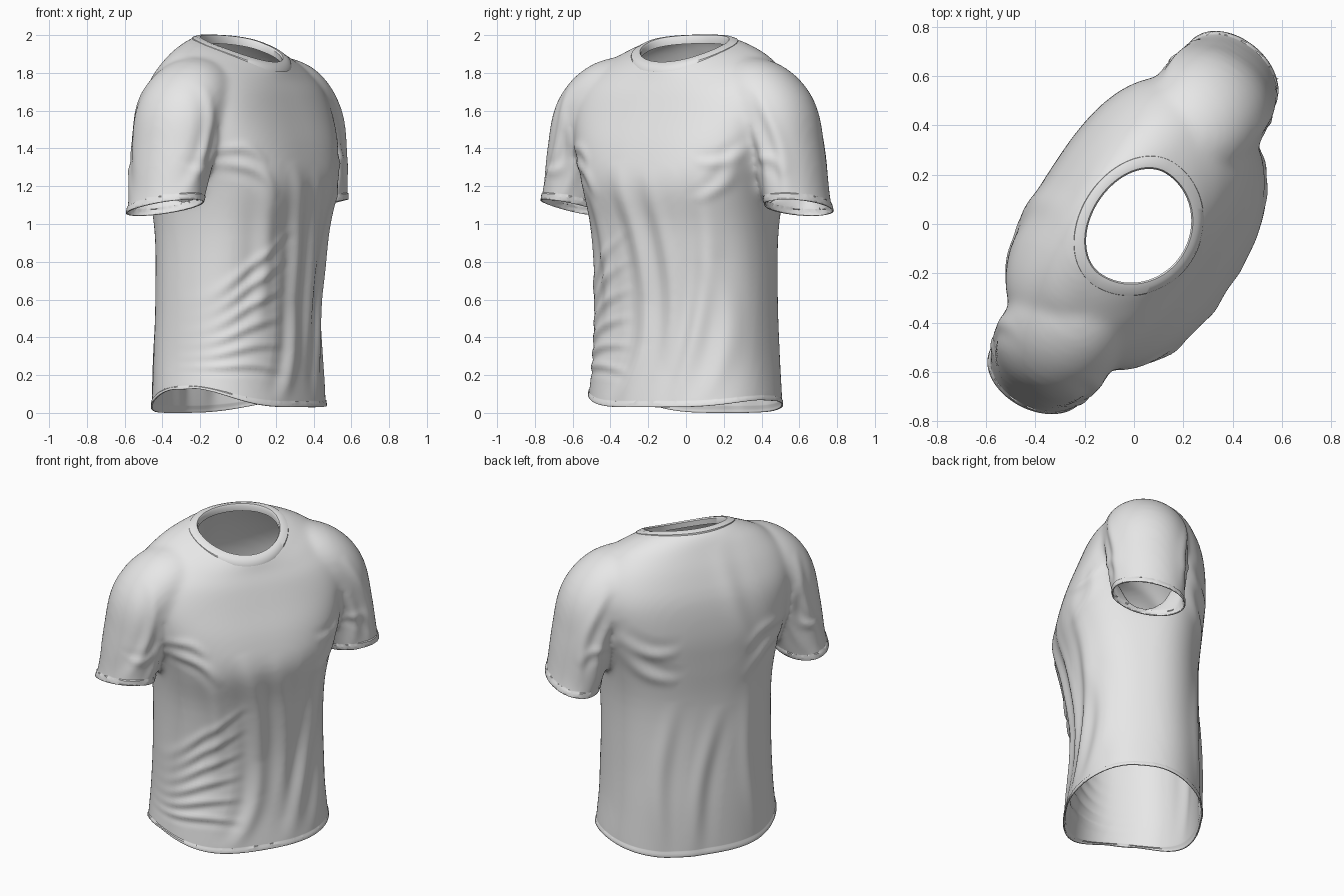
import bpy, bmesh, math
from mathutils import Vector, Matrix

cube = bpy.data.objects.get("Cube")
if cube:
    bpy.data.objects.remove(cube)

TURN = Matrix.Rotation(math.radians(57), 4, 'Z')

fabric = bpy.data.materials.new("light grey fabric")
fabric.use_nodes = True
GREY = (0.8, 0.8, 0.8, 1)
fabric.diffuse_color = GREY
for node in fabric.node_tree.nodes:
    if node.type == 'BSDF_PRINCIPLED':
        node.inputs["Base Color"].default_value = GREY


def resample(rows, steps):
    """Smooth in-between rows (Catmull-Rom)."""
    out = []
    for i in range(len(rows) - 1):
        p = [rows[max(0, min(len(rows) - 1, i + k))] for k in (-1, 0, 1, 2)]
        for s in range(steps):
            t = s / steps
            out.append([b + 0.5 * t * (c - a + t * (2*a - 5*b + 4*c - d + t * (3*(b - c) + d - a)))
                        for a, b, c, d in zip(*p)])
    return out + [list(rows[-1])]


def loft(bm, rings, caps=True):
    loops = [[bm.verts.new(p) for p in ring] for ring in rings]
    n = len(loops[0])
    for lo, hi in zip(loops, loops[1:]):
        for i in range(n):
            j = (i + 1) % n
            bm.faces.new((lo[i], lo[j], hi[j], hi[i]))
    if caps:
        bm.faces.new(loops[0][::-1])
        bm.faces.new(loops[-1])


def neck_slope(y):
    s = max(-1.3, min(1.3, -y / (0.21 if y > 0 else 0.26)))
    return -0.08 * s - 0.03 * s * s


def oval(z, a, front, back, slope, power=2.0, n=96):
    """Egg-shaped ring, leaning down to the front by slope."""
    ring = []
    for i in range(n):
        c, s = math.cos(math.tau * i / n), math.sin(math.tau * i / n)
        x = a * math.copysign(abs(c) ** (2 / power), c)
        y = (back if s > 0 else front) * math.copysign(abs(s) ** (2 / power), s)
        ring.append((x, y, z + slope * neck_slope(y)))
    return ring


# Torso: height, half width, front depth, back depth, neck slope, squareness
torso = [(-0.1, .535, .415, .39, 0, 2.3), (0.05, .53, .40, .39, 0, 2.3),
         (0.3, .51, .37, .385, 0, 2.4), (0.6, .5, .365, .375, 0, 2.4),
         (0.95, .5, .41, .37, 0, 2.5), (1.2, .53, .465, .39, 0, 2.7),
         (1.4, .585, .435, .405, .1, 2.8), (1.6, .615, .37, .39, .25, 2.8),
         (1.75, .58, .32, .34, .4, 2.6), (1.86, .475, .285, .28, .75, 2.3),
         (1.92, .36, .27, .24, .95, 2), (1.945, .285, .255, .205, 1, 2),
         (1.97, .2, .18, .13, 1, 2)]
# Sleeve: centre x, centre z, half width, half depth
sleeve = [(.30, 1.70, .18, .19), (.46, 1.68, .195, .235), (.58, 1.565, .2, .245),
          (.65, 1.36, .175, .23), (.71, 1.10, .154, .212), (.77, .95, .14, .21)]

bm = bmesh.new()
loft(bm, [oval(*r) for r in resample(torso, 4)])
path = resample(sleeve, 5)
for side in (1, -1):
    rings = []
    for i, (x, z, r, depth) in enumerate(path):
        a, b = path[max(0, i - 1)], path[min(len(path) - 1, i + 1)]
        out = Vector((a[1] - b[1], 0, b[0] - a[0])).normalized()
        ring = []
        for k in range(48):
            t = math.tau * k / 48
            ring.append((side * (x + out.x * r * math.cos(t)), depth * math.sin(t),
                         z + out.z * r * math.cos(t)))
        rings.append(ring)
    loft(bm, rings)
bmesh.ops.recalc_face_normals(bm, faces=bm.faces)
mesh = bpy.data.meshes.new("shirt_body")
bm.to_mesh(mesh)
bm.free()

# Fuse torso and sleeves into one soft skin
shirt = bpy.data.objects.new("shirt_body", mesh)
bpy.context.collection.objects.link(shirt)
fuse = shirt.modifiers.new("fuse", 'REMESH')
fuse.mode, fuse.voxel_size = 'VOXEL', 0.016
soft = shirt.modifiers.new("soften", 'SMOOTH')
soft.factor, soft.iterations = 0.5, 20
bpy.context.view_layer.update()
fused = bpy.data.meshes.new_from_object(shirt.evaluated_get(bpy.context.evaluated_depsgraph_get()))
shirt.modifiers.clear()
shirt.data = fused
bpy.data.meshes.remove(mesh)
fused.name = "shirt_body"

# Cloth folds: side (front 1, back -1), start x z, end x z, width, height
folds = [(1, -.34, 1.2, -.28, .55, .05, .016), (1, -.12, 1.2, -.02, .5, .05, .018),
         (1, .08, 1.15, .14, .35, .05, .014), (1, .36, 1.1, .22, .2, .05, .02),
         (1, -.02, .5, -.14, .1, .05, .016), (1, .4, .7, .38, .15, .05, .014),
         (1, .54, 1.4, .36, 1.32, .03, .009), (1, .5, 1.34, .36, 1.14, .03, .01),
         (1, -.54, 1.4, -.36, 1.34, .03, .009), (1, -.5, 1.32, -.3, 1.18, .03, .01),
         (-1, .5, 1.4, .25, 1.32, .04, .011), (-1, .48, 1.3, .25, 1.14, .04, .012),
         (-1, -.5, 1.4, -.25, 1.32, .04, .011), (-1, -.48, 1.3, -.25, 1.12, .04, .011),
         (-1, .25, .85, .3, .1, .05, .014), (-1, -.02, .8, .1, .1, .05, .014),
         (-1, -.25, .9, -.3, .15, .05, .012), (-1, -.1, 1.8, -.3, 1.2, .06, .01)]
# Sweeping creases gathered at the right flank
folds += [(1, -.52, .2 + .07 * i, -.18, .22 + .14 * i, .026, .009) for i in range(6)]
# Sleeve creases
for s in (1, -1):
    for f in (1, -1):
        folds += [(f, s * .58, 1.5, s * .64, 1.15, .03, .012),
                  (f, s * .62, 1.65, s * .76, 1.2, .03, .012),
                  (f, s * .6, 1.35, s * .74, 1.28, .03, .008)]


def fold_offset(co, no):
    total = 0
    for side, x0, z0, x1, z1, w, h in folds:
        face = min(1, max(0, 0.2 - 1.5 * side * no.y))
        if not face:
            continue
        dx, dz = x1 - x0, z1 - z0
        t = ((co.x - x0) * dx + (co.z - z0) * dz) / (dx * dx + dz * dz)
        if -.2 < t < 1.2:
            bow = 0.03 * math.sin(math.pi * t)
            d = ((co.x - x0) * dz - (co.z - z0) * dx) / math.hypot(dx, dz) + bow
            if abs(d) < 3 * w:
                fade = math.cos((t - .5) / .7 * math.pi / 2)
                total += face * fade * h * (math.exp(-(d / w) ** 2)
                                            - .5 * math.exp(-((d - 1.5 * w) / w) ** 2))
    return total


bm = bmesh.new()
bm.from_mesh(fused)
bm.normal_update()
moves = [(v, v.normal * fold_offset(v.co, v.normal)) for v in bm.verts]
for v, m in moves:
    v.co += m


def open_end(point, normal, inside, band=0.035):
    """Cut an opening, then raise a narrow stitched band around it."""
    normal = normal.normalized()
    for shift in (0, band):
        part = [f for f in bm.faces if inside(f.calc_center_median())]
        geom = set(part)
        for f in part:
            geom.update(f.verts, f.edges)
        bmesh.ops.bisect_plane(bm, geom=list(geom), dist=1e-5,
                               plane_co=point + normal * shift, plane_no=normal)
        if shift == 0:
            gone = [f for f in bm.faces if inside(f.calc_center_median())
                    and (f.calc_center_median() - point).dot(normal) < 0]
            bmesh.ops.delete(bm, geom=gone, context='FACES')
    bm.normal_update()
    for v in bm.verts:
        if inside(v.co) and (v.co - point).dot(normal) < band - 1e-4:
            v.co += v.normal * 0.005


# Cuffs and bottom hem
for s in (1, -1):
    open_end(Vector((s * .7, 0, 1.085)), Vector((-.1 * s, .2, 1)),
             lambda p: p.x * s > .535 and .85 < p.z < 1.3)
open_end(Vector((0, 0, 0)), Vector((0, 0, 1)), lambda p: p.z < .3)

# Hem lifts at the flanks
for v in bm.verts:
    if v.co.z < .5:
        x = v.co.x / .53
        lift = .015 + (.11 if x < 0 else .05) * min(1, x ** 4) - .015 * min(1, v.co.y / .4)
        v.co.z += max(0, lift) * (1 - v.co.z / .5) ** 2


# Neck opening
def neck_radius(p):
    return math.hypot(p.x / .262, p.y / (.19 if p.y > 0 else .245))


inner = [f for f in bm.faces if f.calc_center_median().z > 1.6
         and neck_radius(f.calc_center_median()) < 1]
bmesh.ops.delete(bm, geom=inner, context='FACES')
for v in bm.verts:
    if v.is_boundary and v.co.z > 1.6:
        r = neck_radius(v.co)
        v.co.x, v.co.y = v.co.x / r, v.co.y / r
bm.transform(TURN)
bm.to_mesh(fused)
bm.free()

# Collar band
bm = bmesh.new()
collar_rows = [(1.925, .3, .278, .22, 1), (1.944, .296, .274, .216, 1), (1.955, .27, .252, .192, 1),
               (1.955, .248, .235, .176, 1), (1.945, .242, .228, .17, 1), (1.91, .245, .23, .173, 1)]
loft(bm, [oval(*r) for r in collar_rows], caps=False)
bm.transform(TURN)
collar_mesh = bpy.data.meshes.new("collar")
bm.to_mesh(collar_mesh)
bm.free()
collar = bpy.data.objects.new("collar", collar_mesh)
bpy.context.collection.objects.link(collar)

for ob in (shirt, collar):
    ob.data.materials.clear()
    ob.data.materials.append(fabric)
    bpy.ops.object.select_all(action='DESELECT')
    ob.select_set(True)
    bpy.context.view_layer.objects.active = ob
    bpy.ops.object.shade_smooth_by_angle(angle=math.radians(40))
thick = shirt.modifiers.new("cloth thickness", 'SOLIDIFY')
thick.thickness, thick.offset = 0.008, -1
